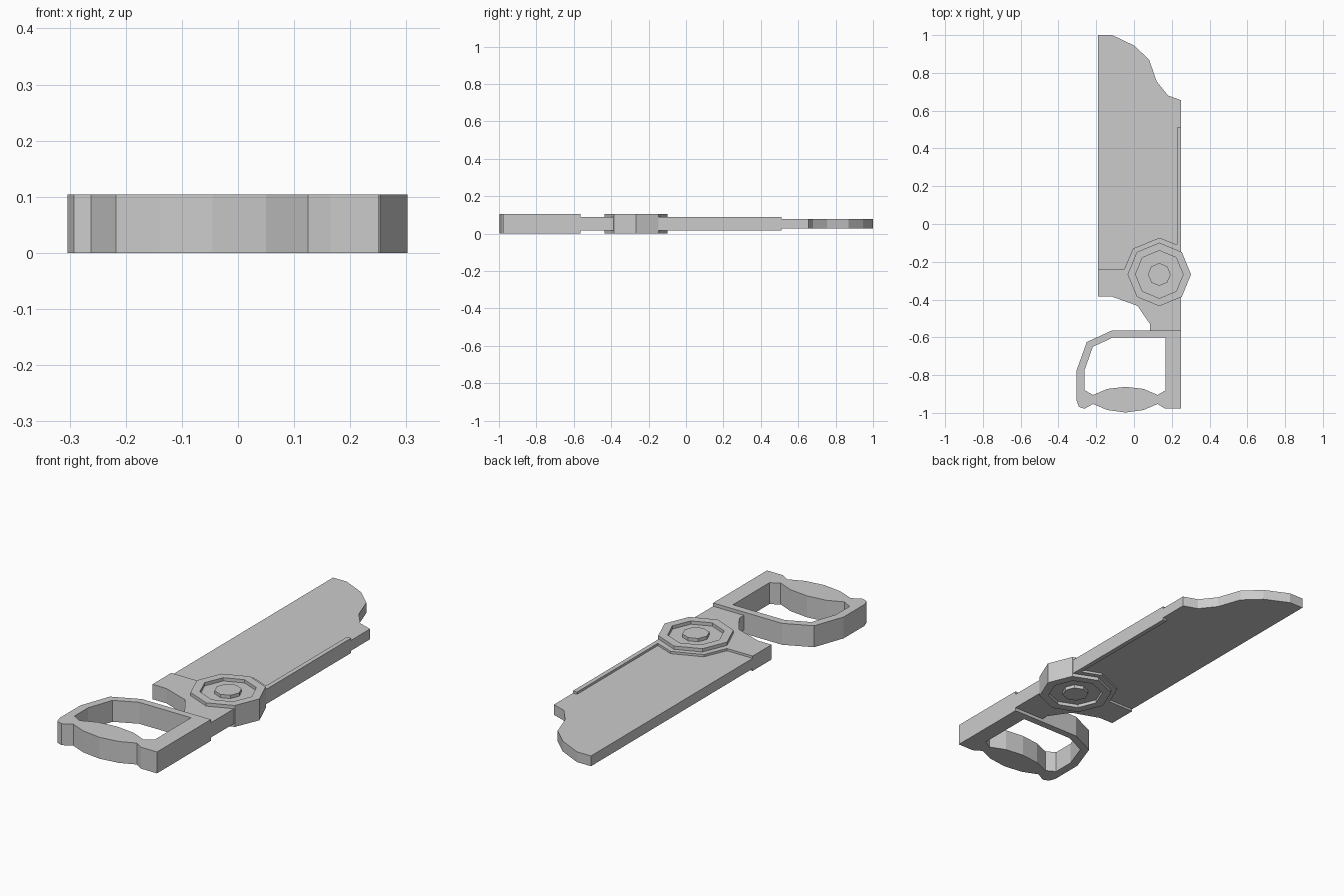
import bpy
from math import cos, sin, pi

MID_Z = 0.052          # every part is symmetric about this height
HUB = (0.134, -0.267)  # pivot centre


def plate(name, half, *loops):
    """Flat plate from 2D outlines (extra loops become holes)."""
    cu = bpy.data.curves.new(name, 'CURVE')
    cu.dimensions = '2D'
    cu.fill_mode = 'BOTH'
    cu.extrude = half
    for pts in loops:
        sp = cu.splines.new('POLY')
        sp.points.add(len(pts) - 1)
        for p, (x, y) in zip(sp.points, pts):
            p.co = (x, y, 0, 1)
        sp.use_cyclic_u = True
        sp.use_smooth = False
    ob = bpy.data.objects.new(name, cu)
    ob.location.z = MID_Z
    bpy.context.collection.objects.link(ob)
    bpy.ops.object.select_all(action='DESELECT')
    ob.select_set(True)
    bpy.context.view_layer.objects.active = ob
    bpy.ops.object.convert(target='MESH')
    return bpy.context.object


def octagon(r):
    return [(HUB[0] + r * cos(i * pi / 4), HUB[1] + r * sin(i * pi / 4)) for i in range(8)]


# Thin blade with clipped tip
plate("blade", 0.025, [
    (-0.19, -0.26), (0.24, -0.26), (0.24, 0.0), (0.25, 0.5), (0.25, 0.655), (0.18, 0.68),
    (0.12, 0.755), (0.08, 0.87), (0.0, 0.945), (-0.115, 1.0), (-0.19, 1.0)])

# Thicker body around the pivot, with the spine strip along the blade back
plate("body_and_spine", 0.036, [
    (-0.19, -0.24), (-0.052, -0.24), (-0.005, -0.13), (0.134, -0.073), (0.228, -0.11),
    (0.228, 0.51), (0.25, 0.51), (0.25, -0.567), (0.085, -0.567), (0.085, -0.53),
    (0.018, -0.433), (-0.115, -0.385), (-0.19, -0.385)])

# Octagonal pivot: raised ring, recessed floor, central boss
plate("pivot_ring", 0.052, octagon(0.168), octagon(0.126))
plate("pivot_floor", 0.036, octagon(0.15))
plate("pivot_boss", 0.052, octagon(0.06))

# Closed handle loop with bulged grip
plate("handle", 0.052, [
    (0.25, -0.565), (-0.12, -0.565), (-0.25, -0.625), (-0.304, -0.775), (-0.304, -0.935),
    (-0.292, -0.968), (-0.262, -0.978), (-0.217, -0.953), (-0.14, -0.985), (-0.045, -0.998),
    (0.05, -0.985), (0.125, -0.953), (0.165, -0.978), (0.25, -0.978)],
    [(0.168, -0.6), (-0.11, -0.6), (-0.218, -0.65), (-0.262, -0.775), (-0.262, -0.88),
     (-0.217, -0.905), (-0.14, -0.873), (-0.045, -0.862), (0.05, -0.873), (0.125, -0.905),
     (0.168, -0.88)])
